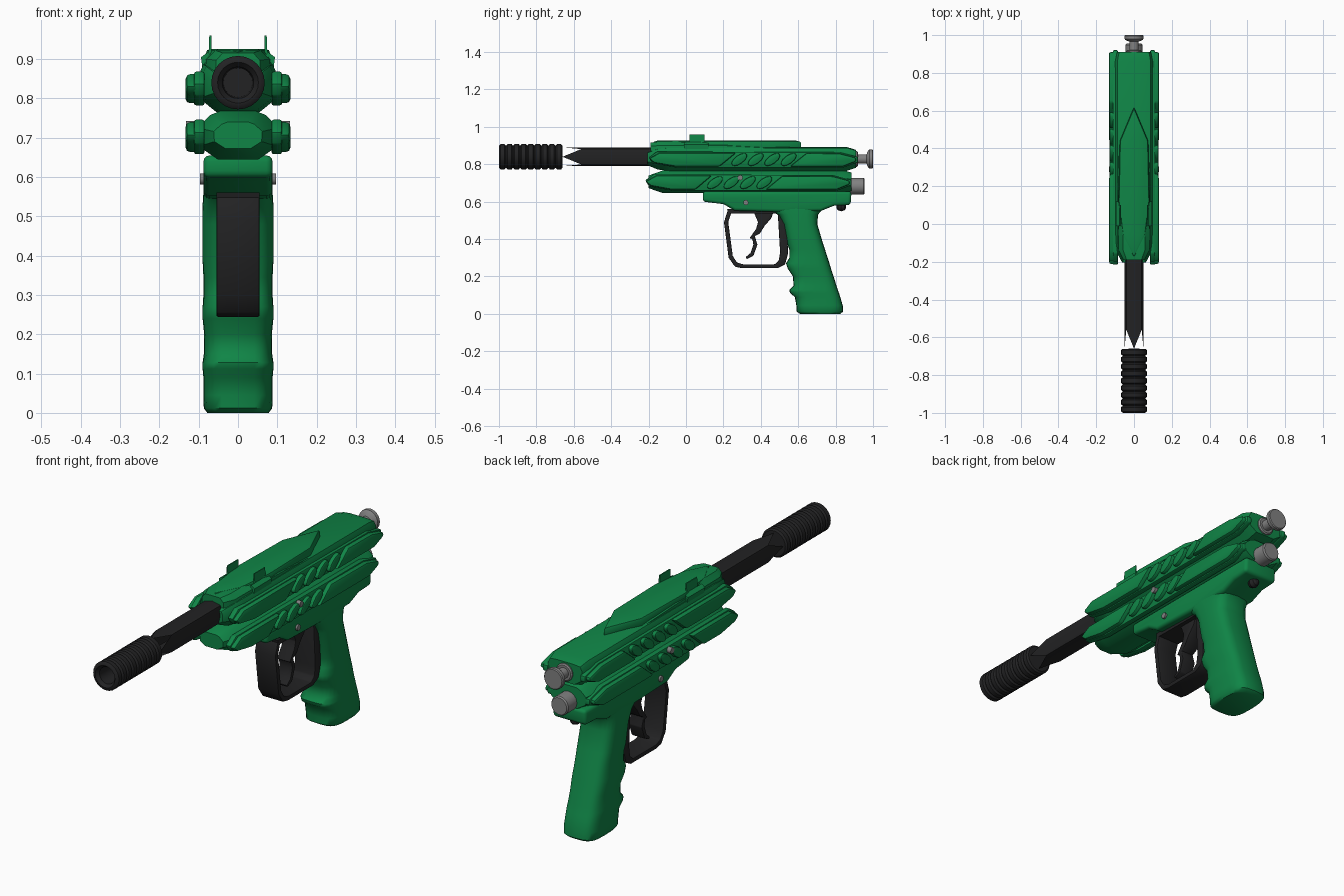
import bpy, bmesh, math
from mathutils import Vector


def material(name, rgb):
    m = bpy.data.materials.new(name)
    m.diffuse_color = (*rgb, 1)
    return m


GREEN = material("green_paint", (0.005, 0.235, 0.062))
BLACK = material("black_plastic", (0.016, 0.016, 0.017))
GREY = material("grey_metal", (0.22, 0.22, 0.22))


def finish(name, bm, mat, bevel=0, segs=2, angle=35):
    bmesh.ops.remove_doubles(bm, verts=bm.verts, dist=1e-5)
    bmesh.ops.recalc_face_normals(bm, faces=bm.faces)
    if bevel:
        edges = [e for e in bm.edges if len(e.link_faces) == 2 and e.calc_face_angle(0) > 0.6]
        bmesh.ops.bevel(bm, geom=edges, offset=bevel, segments=segs, affect='EDGES',
                        profile=0.5, clamp_overlap=True)
    me = bpy.data.meshes.new(name)
    bm.to_mesh(me)
    bm.free()
    me.materials.append(mat)
    ob = bpy.data.objects.new(name, me)
    bpy.context.collection.objects.link(ob)
    bpy.ops.object.select_all(action='DESELECT')
    ob.select_set(True)
    bpy.context.view_layer.objects.active = ob
    bpy.ops.object.shade_smooth_by_angle(angle=math.radians(angle))
    return ob


def skin(name, rings, mat, caps=True, **kw):
    """Bridge a list of equal-length point rings."""
    bm = bmesh.new()
    vs = [[bm.verts.new(p) for p in r] for r in rings]
    n = len(rings[0])
    for a, b in zip(vs, vs[1:]):
        for i in range(n):
            bm.faces.new((a[i], a[(i + 1) % n], b[(i + 1) % n], b[i]))
    if caps:
        bm.faces.new(vs[0])
        bm.faces.new(vs[-1])
    return finish(name, bm, mat, **kw)


def prism(name, pts, axis, lo, hi, mat, **kw):
    """Extrude a 2D outline along one axis."""
    def at(p, t):
        q = list(p)
        q.insert("xyz".index(axis), t)
        return Vector(q)
    return skin(name, [[at(p, t) for p in pts] for t in (lo, hi)], mat, **kw)


def lathe(name, prof, z, mat, n=24, **kw):
    """Spin (y, radius) points about a lengthwise axis."""
    rings = [[(r * math.cos(math.tau * i / n), y, z + r * math.sin(math.tau * i / n))
              for i in range(n)] for y, r in prof]
    return skin(name, rings, mat, **kw)


def body(name, half, zc, stations, mat, **kw):
    """Mirrored (x, z) half outline scaled along y."""
    full = half + [(-x, z) for x, z in reversed(half)]
    return skin(name, [[(x * sx, y, zc + (z - zc) * sz) for x, z in full]
                       for y, sx, sz in stations], mat, **kw)


# Ribbed muzzle with a blind bore
prof = [(-0.70, 0.003), (-0.70, 0.037), (-0.985, 0.04), (-1.0, 0.052)]
ribs, y0, step = 9, -1.0, 0.34 / 9
for i in range(ribs):
    y = y0 + i * step
    prof += [(y + 0.001, 0.060), (y + 0.008, 0.068), (y + step - 0.008, 0.068), (y + step - 0.001, 0.060)]
prof += [(-0.66, 0.003)]
lathe("muzzle", prof, 0.84, BLACK)

# Barrel: eight-sided tube whose front end is cut into points
rings = []
for y in (None, -0.5, -0.1):
    ring = []
    for i in range(8):
        a = i * math.pi / 4
        r = 0.05 if i % 2 == 0 else 0.058
        yy = y if y is not None else (-0.66 if i % 2 == 0 else -0.56)
        ring.append((r * math.cos(a), yy, 0.84 + r * math.sin(a)))
    rings.append(ring)
skin("barrel", rings, BLACK, caps=False, angle=60)

# Upper and lower receiver bodies
body("upper_body", [(0.055, 0.765), (0.098, 0.80), (0.1, 0.86), (0.088, 0.887), (0.05, 0.892)], 0.83,
     [(-0.205, 0.62, 0.55), (-0.15, 0.92, 0.9), (-0.09, 1, 1), (0.86, 1, 1), (0.91, 0.9, 0.75)], GREEN)
body("lower_body", [(0.052, 0.645), (0.1, 0.678), (0.103, 0.725), (0.07, 0.758), (0.045, 0.768)], 0.705,
     [(-0.2, 0.6, 0.55), (-0.12, 1, 1), (0.84, 1, 1), (0.885, 0.9, 0.8)], GREEN)

# Raised top rib with pointed ends
prism("top_rib", [(0, -0.18), (0.06, -0.06), (0.082, 0.12), (0.075, 0.44), (0, 0.62),
                  (-0.075, 0.44), (-0.082, 0.12), (-0.06, -0.06)], 'z', 0.865, 0.926, GREEN, bevel=0.012)
# Front shoulders beside the rib
body("front_shoulder", [(0.088, 0.87), (0.085, 0.90), (0.06, 0.922)], 0.88,
     [(-0.19, 0.65, 0.85), (-0.14, 0.95, 1), (0.2, 1, 1), (0.45, 0.95, 0.3)], GREEN)


def fin(y, z, a=0.05, b=0.023, tilt=0.62, n=12):
    pts = []
    for i in range(n):
        t = math.tau * i / n
        u, v = a * math.cos(t), b * math.sin(t)
        pts.append((y + u * math.cos(tilt) - v * math.sin(tilt),
                    z + u * math.sin(tilt) + v * math.cos(tilt)))
    return pts


# Side panels with slanted fins, for both bodies and both sides
panels = {"upper": (-0.2, 0.92, 0.782, 0.868, 0.24), "lower": (-0.218, 0.885, 0.658, 0.746, 0.11)}
for s, side in ((1, "right"), (-1, "left")):
    for lvl, (ya, yb, z0, z1, f0) in panels.items():
        zc = (z0 + z1) / 2
        f1 = f0 + 0.36
        low = [(ya, zc + 0.012), (ya + 0.045, z1), (yb - 0.1, z1 - 0.004), (yb, zc + 0.014),
               (yb, zc - 0.014), (yb - 0.08, z0), (ya + 0.15, z0), (ya + 0.02, zc - 0.02)]
        prism(f"{side}_{lvl}_panel_base", low, 'x', s * 0.085, s * 0.112, GREEN, bevel=0.006)
        front = [(ya, zc + 0.006), (ya + 0.06, z1 - 0.006), (f0 + 0.03, z1 - 0.006),
                 (f0 - 0.06, z0 + 0.006), (ya + 0.14, z0 + 0.006), (ya + 0.03, zc - 0.018)]
        prism(f"{side}_{lvl}_panel_front", front, 'x', s * 0.09, s * 0.133, GREEN, bevel=0.012)
        rear = [(f1 + 0.045, z1 - 0.008), (yb - 0.1, z1 - 0.01), (yb - 0.01, zc + 0.01),
                (yb - 0.01, zc - 0.01), (yb - 0.08, z0 + 0.006), (f1 - 0.045, z0 + 0.006)]
        prism(f"{side}_{lvl}_panel_rear", rear, 'x', s * 0.09, s * 0.133, GREEN, bevel=0.012)
        for i in range(4):
            prism(f"{side}_{lvl}_fin_{i + 1}", fin(f0 + 0.045 + i * 0.088, zc), 'x',
                  s * 0.09, s * 0.13, GREEN, bevel=0.01)
    # Thin sight tabs on the top edge
    for part, ya, yb, sec in (
            ("base", -0.01, 0.12, [(0.091, 0.88), (0.094, 0.905), (0.076, 0.918), (0.07, 0.91)]),
            ("tab", 0.02, 0.10, [(0.076, 0.90), (0.074, 0.93), (0.073, 0.96), (0.068, 0.96),
                                 (0.068, 0.93), (0.066, 0.90)])):
        prism(f"{side}_sight_{part}", [(s * x, z) for x, z in sec], 'y', ya, yb, GREEN)
    # Side screws
    for nm, y, z, x in (("frame", 0.32, 0.595, 0.097), ("body", 0.29, 0.728, 0.132)):
        disc = [(y + 0.014 * math.cos(i * math.tau / 12), z + 0.014 * math.sin(i * math.tau / 12))
                for i in range(12)]
        prism(f"{side}_{nm}_screw", disc, 'x', s * 0.07, s * x, GREY)

# Grip frame rail under the body
prism("grip_frame", [(0.09, 0.655), (0.09, 0.6), (0.20, 0.587), (0.26, 0.552), (0.5, 0.545), (0.72, 0.55),
                     (0.79, 0.578), (0.88, 0.582), (0.885, 0.655)], 'x', -0.088, 0.088, GREEN,
      bevel=0.016, segs=3)

# Grip with finger grooves: rounded sections (z, front y, back y, half width)
rings = []
for z, yf, yb, w in ((0.0, 0.61, 0.825, 0.078), (0.012, 0.592, 0.84, 0.087), (0.045, 0.59, 0.838, 0.088),
                     (0.09, 0.582, 0.825, 0.088), (0.112, 0.556, 0.818, 0.09), (0.128, 0.552, 0.812, 0.09),
                     (0.15, 0.575, 0.805, 0.087), (0.20, 0.572, 0.789, 0.086), (0.24, 0.545, 0.776, 0.09),
                     (0.27, 0.535, 0.767, 0.09), (0.30, 0.553, 0.757, 0.088), (0.345, 0.552, 0.743, 0.088),
                     (0.385, 0.538, 0.73, 0.09), (0.48, 0.52, 0.702, 0.09), (0.53, 0.49, 0.706, 0.09),
                     (0.56, 0.44, 0.73, 0.088), (0.59, 0.38, 0.80, 0.086), (0.62, 0.36, 0.86, 0.086)):
    ring = []
    for i in range(24):
        a = i * math.tau / 24
        c, d = math.cos(a), math.sin(a)
        ring.append((w * math.copysign(abs(c) ** 0.55, c),
                     (yf + yb) / 2 + (yb - yf) / 2 * math.copysign(abs(d) ** 0.6, d), z))
    rings.append(ring)
skin("grip", rings, GREEN, angle=50)

# Trigger guard loop and trigger
outer = [(0.222, 0.55), (0.203, 0.49), (0.228, 0.30), (0.262, 0.252), (0.30, 0.244), (0.49, 0.244),
         (0.53, 0.265), (0.545, 0.32), (0.54, 0.55)]
inner = [(0.245, 0.55), (0.226, 0.49), (0.25, 0.31), (0.272, 0.275), (0.305, 0.265), (0.475, 0.265),
         (0.496, 0.285), (0.503, 0.33), (0.49, 0.55)]
prism("trigger_guard", outer + inner[::-1], 'x', -0.055, 0.055, BLACK, bevel=0.005)
prism("guard_top", [(0.22, 0.56), (0.225, 0.538), (0.53, 0.535), (0.53, 0.56)], 'x', -0.055, 0.055, BLACK)
prism("trigger", [(0.36, 0.55), (0.385, 0.49), (0.375, 0.455), (0.34, 0.405), (0.355, 0.40), (0.36, 0.37),
                  (0.345, 0.325), (0.318, 0.303), (0.325, 0.293), (0.36, 0.31), (0.382, 0.37),
                  (0.368, 0.415), (0.395, 0.43), (0.42, 0.47), (0.455, 0.51), (0.47, 0.55)],
      'x', -0.035, 0.035, BLACK, bevel=0.004)

# Rear metal parts
lathe("rear_knob", [(0.88, 0.025), (0.965, 0.025), (0.975, 0.046), (0.98, 0.05), (0.996, 0.05), (1.0, 0.046)],
      0.828, GREY)
lathe("rear_cap", [(0.86, 0.045), (0.948, 0.045), (0.955, 0.04)], 0.682, GREY)
lathe("knob_collar", [(0.88, 0.042), (0.915, 0.042), (0.92, 0.036)], 0.828, GREY)

# Dark screw under the frame tail
lathe("tail_screw", [(0.805, 0.008), (0.812, 0.018), (0.83, 0.024), (0.848, 0.018), (0.855, 0.008)],
      0.572, BLACK, n=16)
